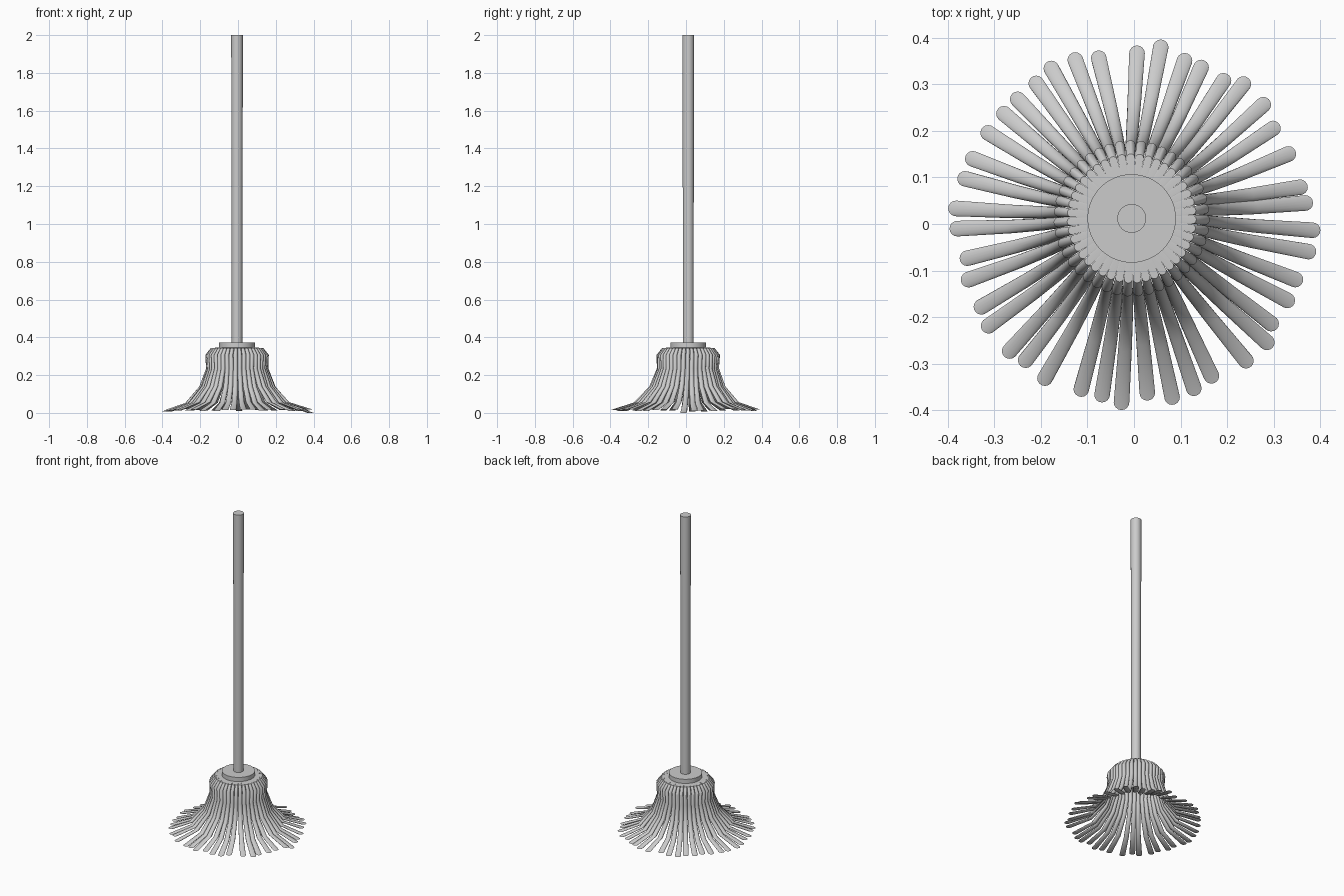
import bpy, bmesh, math, random
from mathutils import Vector

if "Cube" in bpy.data.objects:
    bpy.data.objects.remove(bpy.data.objects["Cube"])

random.seed(4)
CX, CY = -0.005, 0.012   # axis of the handle and head, slightly off centre


def finish(name, bm):
    bmesh.ops.recalc_face_normals(bm, faces=bm.faces)
    mesh = bpy.data.meshes.new(name)
    bm.to_mesh(mesh)
    bm.free()
    obj = bpy.data.objects.new(name, mesh)
    bpy.context.collection.objects.link(obj)
    bpy.ops.object.select_all(action='DESELECT')
    obj.select_set(True)
    bpy.context.view_layer.objects.active = obj
    bpy.ops.object.shade_smooth_by_angle(angle=math.radians(40))
    return obj


def sheared_tube(bm, path, radii, sides):
    """Level rings swept along a path, so flat stretches become thin ribbons."""
    rings = []
    for p, r in zip(path, radii):
        rings.append([bm.verts.new((p.x + r * math.cos(2 * math.pi * k / sides),
                                    p.y + r * math.sin(2 * math.pi * k / sides), p.z))
                      for k in range(sides)])
    for a, b in zip(rings, rings[1:]):
        for k in range(sides):
            n = (k + 1) % sides
            bm.faces.new((a[k], a[n], b[n], b[k]))
    bm.faces.new(rings[0])
    bm.faces.new(rings[-1])


# handle
bm = bmesh.new()
sheared_tube(bm, [Vector((CX, CY, z)) for z in (0.27, 1.1, 2.0)], (0.028, 0.029, 0.031), 32)
finish("handle", bm)

# collar disc
bm = bmesh.new()
sheared_tube(bm, [Vector((CX, CY, z)) for z in (0.342, 0.372)], (0.095, 0.095), 48)
finish("collar", bm)

# strands: tip directions in degrees, going clockwise
tips = [24.4, 12.5, 7, -2, -9, -19, -26.5, -36, -41.7, -50.7, -63, -70, -77.6, -85.5,
        -94, -100.6, -107.7, -120, -128.5, -134.4, -145, -151.5, -161.4, -168.4, -178.5,
        -185, -195, -202, -212, -220.3, -227, -235.2, -242, -250.3, -258, -271, -278.6,
        -287.2, -293.2, -302, -308, -317.3, -325.5]
# side profile of one strand: distance from axis, height, ring radius, share of tip direction
profile = [(0.08, 0.346, 0.007, 0), (0.13, 0.344, 0.009, 0), (0.157, 0.307, 0.011, 0),
           (0.153, 0.235, 0.012, 0.1), (0.188, 0.14, 0.013, 0.35),
           (0.262, 0.055, 0.0145, 0.7), (0.38, 0.015, 0.0168, 1)]
bm = bmesh.new()
for i, tip in enumerate(tips):
    root = 24 - i * 360 / len(tips)
    dz = random.uniform(-0.007, 0.005) if i != 3 else -0.015
    dr = random.uniform(-0.018, 0.004) if i % 11 != 3 else 0.004
    path = []
    for r, z, _, t in profile:
        a = math.radians(root + (tip - root) * t)
        r += dr * t
        path.append(Vector((CX * (1 - t) + r * math.cos(a),
                            CY * (1 - t) + r * math.sin(a), z + dz * t * t)))
    sheared_tube(bm, path, [p[2] for p in profile], 16)
finish("mop_strands", bm)
